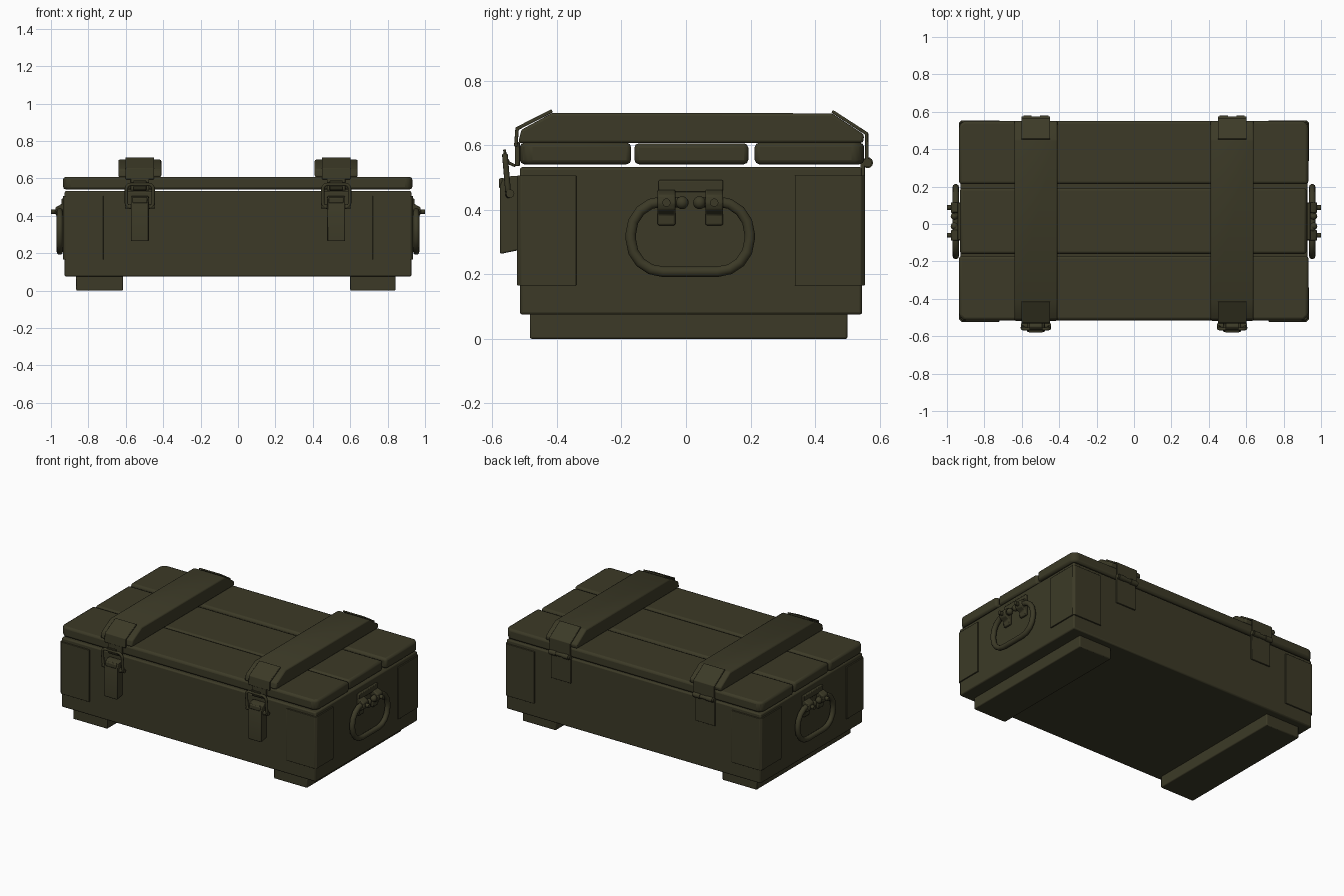
import bpy, bmesh, math
from mathutils import Vector

if "Cube" in bpy.data.objects:
    bpy.data.objects.remove(bpy.data.objects["Cube"])

olive = bpy.data.materials.new("dark olive")
olive.diffuse_color = (0.045, 0.042, 0.02, 1)
olive.use_nodes = True
olive.node_tree.nodes["Principled BSDF"].inputs["Base Color"].default_value = olive.diffuse_color


def finish(name, bm, bevel=0.0, segments=2):
    bmesh.ops.recalc_face_normals(bm, faces=bm.faces[:])
    me = bpy.data.meshes.new(name)
    bm.to_mesh(me)
    bm.free()
    ob = bpy.data.objects.new(name, me)
    bpy.context.collection.objects.link(ob)
    me.materials.append(olive)
    if bevel:
        m = ob.modifiers.new("bevel", 'BEVEL')
        m.width, m.segments, m.limit_method = bevel, segments, 'ANGLE'
    bpy.ops.object.select_all(action='DESELECT')
    ob.select_set(True)
    bpy.context.view_layer.objects.active = ob
    bpy.ops.object.shade_smooth_by_angle(angle=math.radians(35))
    return ob


def box(name, x, y, z, bevel=0.0, segments=2):
    bm = bmesh.new()
    bmesh.ops.create_cube(bm, size=1)
    for v in bm.verts:
        v.co = [(r[0] + r[1]) / 2 + c * (r[1] - r[0]) for r, c in zip((x, y, z), v.co)]
    return finish(name, bm, bevel, segments)


def prism(name, pts, axis, lo, hi, bevel=0.0):
    """Extrude a 2D outline along axis 'x' (y, z points) or 'y' (x, z) or 'z' (x, y)."""
    place = {'x': lambda p, t: (t, p[0], p[1]), 'y': lambda p, t: (p[0], t, p[1]),
             'z': lambda p, t: (p[0], p[1], t)}[axis]
    bm = bmesh.new()
    a, b = ([bm.verts.new(place(p, t)) for p in pts] for t in (lo, hi))
    bm.faces.new(a)
    bm.faces.new(b)
    for i in range(len(pts)):
        j = (i + 1) % len(pts)
        bm.faces.new((a[i], a[j], b[j], b[i]))
    return finish(name, bm, bevel)


def strap(name, path, thick, axis, lo, hi, bevel=0.003):
    """Bent sheet: an open path thickened to its left side."""
    p = [Vector(q) for q in path]
    off = []
    for i, q in enumerate(p):
        dirs = [(p[k + 1] - p[k]).normalized() for k in (i - 1, i) if 0 <= k < len(p) - 1]
        n = sum((Vector((-d.y, d.x)) for d in dirs), Vector((0, 0)))
        n.normalize()
        d = dirs[0]
        off.append(q + n * thick / max(0.5, n.dot(Vector((-d.y, d.x)))))
    return prism(name, p + off[::-1], axis, lo, hi, bevel)


def wire(name, pts, radius, closed=False):
    """Round bar along a list of points."""
    cu = bpy.data.curves.new(name, 'CURVE')
    cu.dimensions, cu.bevel_depth, cu.bevel_resolution = '3D', radius, 3
    cu.use_fill_caps = True
    sp = cu.splines.new('POLY')
    sp.points.add(len(pts) - 1)
    for q, c in zip(sp.points, pts):
        q.co = (*c, 1)
    sp.use_cyclic_u = closed
    sp.use_smooth = True
    cu.materials.append(olive)
    ob = bpy.data.objects.new(name, cu)
    bpy.context.collection.objects.link(ob)


def rounded(x0, x1, z0, z1, r, n=5):
    """Corner-rounded rectangle, starting at the upper right corner."""
    out = []
    for k, (cx, cz) in enumerate(((x1 - r, z1 - r), (x0 + r, z1 - r), (x0 + r, z0 + r), (x1 - r, z0 + r))):
        for i in range(n + 1):
            a = math.pi / 2 * (k + i / n)
            out.append((cx + r * math.cos(a), cz + r * math.sin(a)))
    return out


# Crate body and feet
box("crate_body", (-0.927, 0.927), (-0.515, 0.546), (0.075, 0.532), 0.008)
box("foot_left", (-0.865, -0.615), (-0.484, 0.5), (0, 0.08), 0.006)
box("foot_right", (0.6, 0.842), (-0.484, 0.5), (0, 0.08), 0.006)

# Lid planks: outer ones have clipped outer corners
for name, y0, y1, s in (("front", -0.515, -0.17, -1), ("back", 0.213, 0.552, 1)):
    yo, yi = (y0, y1) if s < 0 else (y1, y0)
    c = 0.025
    prism("lid_plank_" + name,
          [(-0.935, yi), (-0.935, yo - s * c), (-0.935 + c, yo), (0.932 - c, yo), (0.932, yo - s * c), (0.932, yi)],
          'z', 0.541, 0.608, 0.014)
box("lid_plank_middle", (-0.93, 0.922), (-0.16, 0.193), (0.541, 0.606), 0.014)

# Corner plates wrapping the four vertical edges
for sx in (-1, 1):
    for yo, yi, sy in ((-0.523, -0.34, -1), (0.554, 0.337, 1)):
        xo, t = 0.935, 0.012
        pts = [(0.72, yo), (xo - 0.012, yo), (xo, yo - sy * 0.012), (xo, yi),
               (xo - t, yi), (xo - t, yo - sy * t), (0.72, yo - sy * t)]
        prism("corner_plate", [(sx * x, y) for x, y in pts], 'z', 0.165, 0.507, 0.002)

for cx in (-0.525, 0.525):
    # Lid batten with sloping ends
    prism("lid_batten", [(-0.52, 0.607), (-0.51, 0.648), (-0.415, 0.7), (0.452, 0.699),
                         (0.552, 0.633), (0.549, 0.607)], 'x', cx - 0.115, cx + 0.115, 0.008)
    # Front strap over the batten, with hook
    strap("latch_strap", [(-0.522, 0.595), (-0.518, 0.648), (-0.412, 0.702)], 0.011,
          'x', cx - 0.077, cx + 0.077)
    box("latch_tongue", (cx - 0.05, cx + 0.05), (-0.53, -0.515), (0.535, 0.61), 0.003)
    strap("latch_hook", [(-0.526, 0.54), (-0.545, 0.548), (-0.555, 0.565), (-0.558, 0.588)], 0.009,
          'x', cx - 0.035, cx + 0.035)
    # Latch lever on the body
    prism("latch_lever", [(-0.518, 0.275), (-0.576, 0.263), (-0.577, 0.47), (-0.567, 0.497),
                          (-0.54, 0.505), (-0.518, 0.505)], 'x', cx - 0.048, cx + 0.048, 0.005)
    box("latch_boss", (cx - 0.04, cx + 0.04), (-0.58, -0.56), (0.467, 0.498), 0.006)
    wire("latch_pin", [(cx - 0.08, -0.545, 0.45), (cx + 0.08, -0.545, 0.45)], 0.013)
    wire("latch_loop", [(x, -0.549 - 0.012 * (z - 0.43) / 0.14, z)
                        for x, z in rounded(cx - 0.072, cx + 0.072, 0.445, 0.568, 0.025)], 0.009, True)
    # Hinge at the back
    strap("hinge_strap", [(0.45, 0.701), (0.555, 0.633), (0.555, 0.55)], 0.01, 'x', cx - 0.077, cx + 0.077)
    wire("hinge_knuckle", [(cx - 0.077, 0.562, 0.546), (cx + 0.077, 0.562, 0.546)], 0.014)
    for dx in (-0.045, 0.045):
        wire("hinge_knuckle_cover", [(cx + dx - 0.022, 0.563, 0.546), (cx + dx + 0.022, 0.563, 0.546)], 0.017)
    box("hinge_leaf", (cx - 0.073, cx + 0.073), (0.54, 0.554), (0.37, 0.546), 0.003)

# Carrying handles at both ends
for sx in (-1, 1):
    # Open ring whose two ends sit in the brackets
    ring = rounded(-0.171, 0.197, 0.208, 0.426, 0.1, 4)
    pts = [(0.04, 0.426)] + ring[::-1][-1:] + ring[::-1][:-1] + [(-0.01, 0.426)]
    ring_path = [(0.045, 0.422)] + [ring[4 - i] for i in range(5)] + \
                [ring[i] for i in range(19, 4, -1)] + [(-0.012, 0.422)]
    wire("handle_ring", [(sx * 0.953, y, z) for y, z in ring_path], 0.017)
    xs = sorted((sx * 0.92, sx * 0.943))
    box("handle_plate", xs, (-0.085, 0.115), (0.455, 0.492), 0.004)
    for y0, y1, yk in ((-0.088, -0.033, -0.012), (0.06, 0.115, 0.042)):
        prism("handle_bracket", [(sx * x, z) for x, z in (
            (0.925, 0.462), (0.945, 0.462), (0.975, 0.445), (0.98, 0.42), (0.972, 0.4),
            (0.946, 0.385), (0.943, 0.352), (0.925, 0.352))], 'y', y0, y1, 0.005)
        # Knob closing each ring end
        bm = bmesh.new()
        bmesh.ops.create_uvsphere(bm, u_segments=16, v_segments=10, radius=0.02)
        bmesh.ops.translate(bm, verts=bm.verts[:], vec=(sx * 0.96, yk, 0.422))
        finish("handle_knob", bm)
        ym = (y0 + y1) / 2
        wire("handle_rivet", [(sx * 0.97, ym, 0.422), (sx * 1.0, ym, 0.422)], 0.013)
